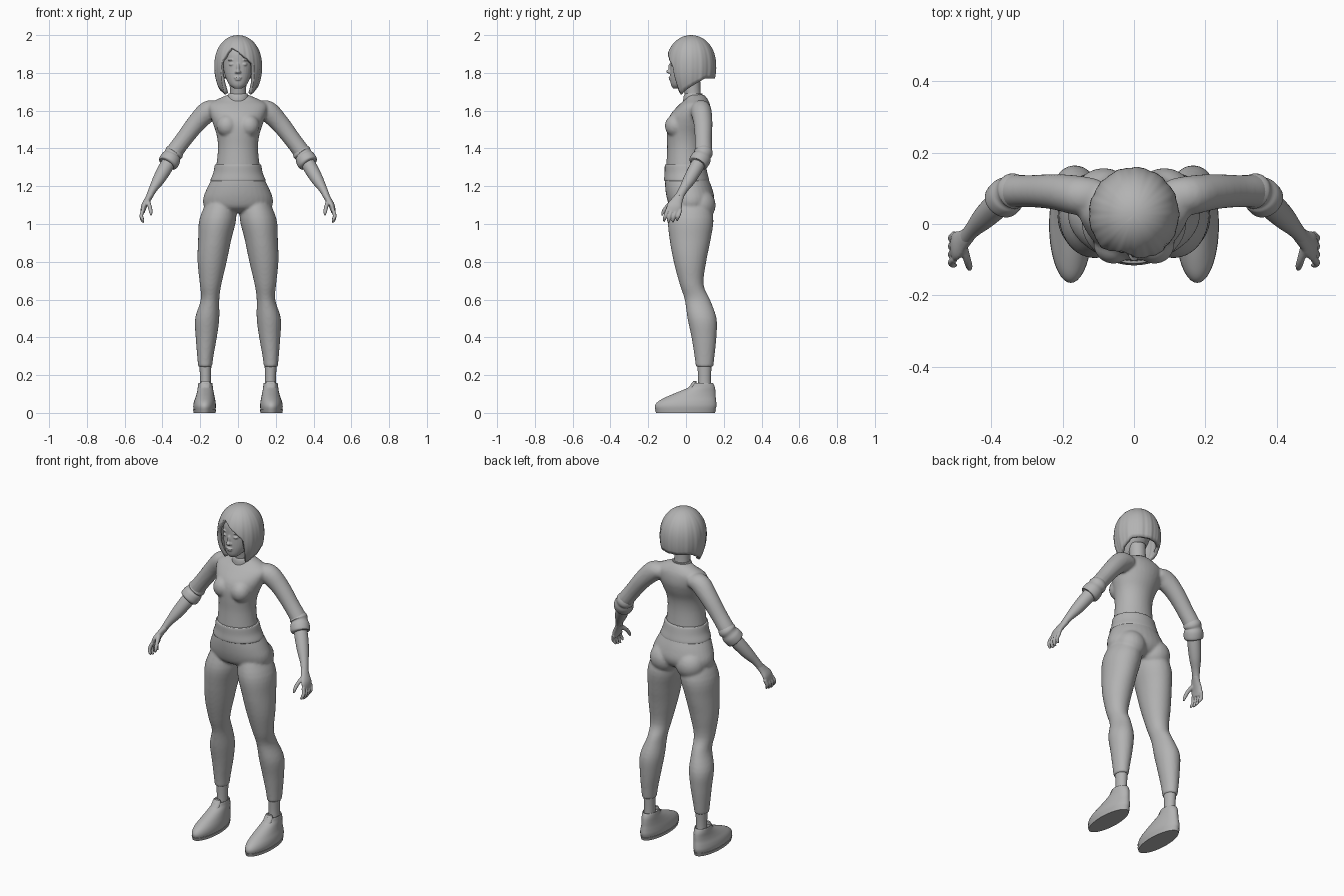
import bpy, bmesh, math
from mathutils import Vector, Matrix

cube = bpy.data.objects.get("Cube")
if cube:
    bpy.data.objects.remove(cube, do_unlink=True)

clay = bpy.data.materials.new("clay grey")
clay.use_nodes = True
clay.diffuse_color = (.45, .45, .45, 1)
clay.node_tree.nodes["Principled BSDF"].inputs["Base Color"].default_value = clay.diffuse_color
SIDES = (1, -1)


def resample(rings, steps):
    """Catmull-Rom interpolation of ring values."""
    result = []
    last = len(rings) - 1
    for i in range(last):
        a, b = rings[max(i - 1, 0)], rings[i]
        c, d = rings[i + 1], rings[min(i + 2, last)]
        for k in range(steps):
            t = k / steps
            result.append([q + t * ((r - p) + t * ((2 * p - 5 * q + 4 * r - s)
                           + t * (3 * (q - r) + s - p))) / 2
                           for p, q, r, s in zip(a, b, c, d)])
    result.append(list(rings[last]))
    return result


def loft(bm, rings, side=1, tilt=False, sides=32, steps=4):
    """Skin elliptical rings (x, y, z, radius across, radius deep)."""
    rings = resample(rings, steps)
    centres = [Vector((side * r[0], r[1], r[2])) for r in rings]
    loops = []
    for i, ring in enumerate(rings):
        along = Vector((0, 0, 1))
        if tilt:
            along = (centres[min(i + 1, len(rings) - 1)] - centres[max(i - 1, 0)]).normalized()
        deep = Vector((0, 1, 0))
        deep = (deep - along * along.dot(deep)).normalized()
        across = deep.cross(along)
        loop = []
        for j in range(sides):
            angle = math.tau * j / sides
            loop.append(bm.verts.new(centres[i] + across * (math.cos(angle) * ring[3])
                                     + deep * (math.sin(angle) * ring[4])))
        loops.append(loop)
    for low, high in zip(loops, loops[1:]):
        for j in range(sides):
            k = (j + 1) % sides
            bm.faces.new((low[j], low[k], high[k], high[j]))
    bm.faces.new(loops[0])
    bm.faces.new(loops[-1])


def blob(bm, place, scale):
    matrix = Matrix.LocRotScale(Vector(place), None, Vector(scale))
    bmesh.ops.create_uvsphere(bm, u_segments=24, v_segments=16, radius=1, matrix=matrix)


def finish(name, bm, voxel=None, fix_normals=True):
    """Make the object; a voxel size fuses its pieces into one soft skin."""
    if fix_normals:
        bmesh.ops.recalc_face_normals(bm, faces=bm.faces)
    mesh = bpy.data.meshes.new(name)
    bm.to_mesh(mesh)
    bm.free()
    mesh.materials.append(clay)
    obj = bpy.data.objects.new(name, mesh)
    bpy.context.collection.objects.link(obj)
    bpy.ops.object.select_all(action='DESELECT')
    obj.select_set(True)
    bpy.context.view_layer.objects.active = obj
    bpy.ops.object.shade_smooth_by_angle(angle=math.radians(50))
    if voxel:
        remesh = obj.modifiers.new("fuse", 'REMESH')
        remesh.mode = 'VOXEL'
        remesh.voxel_size = voxel
        remesh.use_smooth_shade = True
        smooth = obj.modifiers.new("soften", 'SMOOTH')
        smooth.factor = .5
        smooth.iterations = 4
    return obj


def pair(name, rings, **options):
    """A left and a right copy of one loft."""
    for side, word in zip(SIDES, ("left", "right")):
        bm = bmesh.new()
        loft(bm, rings, side, **options)
        finish(word + "_" + name, bm)


# Shirt: torso, bust and sleeves
shirt = bmesh.new()
loft(shirt, [(0, -.005, 1.3, .116, .1), (0, -.005, 1.4, .106, .095),
             (0, -.002, 1.47, .113, .1), (0, .01, 1.53, .132, .11),
             (0, .025, 1.58, .148, .107), (0, .045, 1.63, .155, .083),
             (0, .055, 1.66, .11, .06), (0, .05, 1.685, .052, .045)])
for side in SIDES:
    blob(shirt, (side * .058, -.055, 1.52), (.056, .057, .06))
    loft(shirt, [(.1, .075, 1.61, .04, .05), (.155, .08, 1.598, .056, .055),
                 (.22, .09, 1.535, .05, .05), (.29, .092, 1.445, .045, .045),
                 (.345, .09, 1.37, .045, .046), (.365, .07, 1.33, .04, .04)],
         side, tilt=True)
finish("shirt", shirt, .008)

# Shirt collar
collar = bmesh.new()
loft(collar, [(0, .035, 1.65, .055, .05), (0, .037, 1.675, .056, .05),
              (0, .04, 1.69, .05, .046)], steps=2)
finish("collar", collar)

# Rolled cuffs and bare forearms
pair("cuff", [(.328, .093, 1.393, .044, .044), (.338, .092, 1.378, .05, .05),
              (.347, .088, 1.365, .046, .046), (.356, .08, 1.348, .053, .053),
              (.37, .064, 1.322, .053, .052), (.373, .061, 1.317, .04, .04)], tilt=True)
pair("forearm", [(.35, .085, 1.355, .036, .036), (.385, .052, 1.295, .037, .037),
                 (.42, .018, 1.235, .032, .033), (.45, -.013, 1.185, .022, .024),
                 (.47, -.036, 1.145, .017, .022)], tilt=True)

# Hands: palm, four fingers and a thumb
for side, word in zip(SIDES, ("left", "right")):
    hand = bmesh.new()
    loft(hand, [(.46, -.027, 1.16, .018, .022), (.479, -.045, 1.128, .017, .029),
                (.497, -.06, 1.095, .016, .04), (.505, -.068, 1.062, .011, .038)],
         side, tilt=True)
    for i in range(4):
        y = -.102 + .023 * i
        tip = 1.004 + .007 * abs(i - 1.3)
        loft(hand, [(.503, y + .004, 1.075, .01, .01), (.512, y - .006, 1.045, .01, .01),
                    (.507, y - .012, tip + .015, .009, .009), (.499, y - .014, tip, .005, .005)],
             side, tilt=True, sides=12)
    loft(hand, [(.48, -.06, 1.125, .013, .015), (.468, -.098, 1.095, .011, .011),
                (.462, -.118, 1.068, .01, .01), (.46, -.128, 1.045, .005, .005)],
         side, tilt=True, sides=12)
    finish(word + "_hand", hand, .0035)

# Trousers: hips and legs
trousers = bmesh.new()
loft(trousers, [(0, -.004, 1.315, .12, .104), (0, .002, 1.25, .135, .113),
                (0, .014, 1.19, .164, .124), (0, .025, 1.13, .185, .125),
                (0, .025, 1.085, .17, .105), (0, .025, 1.06, .08, .06)])
for side in SIDES:
    blob(trousers, (side * .085, .075, 1.1), (.085, .082, .085))
    loft(trousers, [(.085, .025, 1.14, .07, .09), (.106, .025, 1.03, .097, .12),
                    (.123, .022, .92, .088, .109), (.137, .021, .8, .077, .086),
                    (.145, .03, .68, .057, .063), (.148, .06, .6, .049, .067),
                    (.163, .085, .5, .064, .077), (.168, .095, .4, .056, .066),
                    (.173, .098, .3, .043, .053), (.174, .098, .243, .037, .046)], side)
finish("trousers", trousers, .008)

# Waistband
waistband = bmesh.new()
loft(waistband, [(0, -.004, 1.316, .118, .102), (0, -.004, 1.31, .123, .108),
                 (0, 0, 1.27, .131, .113), (0, .003, 1.232, .146, .119),
                 (0, .003, 1.226, .138, .112)], sides=48)
finish("waistband", waistband)

# Ankles, shoes and soles
pair("ankle", [(.173, .098, .11, .03, .036), (.172, .098, .18, .029, .034),
               (.173, .098, .26, .032, .038)])
pair("shoe", [(.177, -.003, .008, .056, .155), (.177, -.002, .035, .06, .163),
              (.176, .006, .06, .057, .154), (.174, .027, .085, .05, .13),
              (.173, .056, .11, .044, .1), (.173, .083, .135, .04, .07),
              (.173, .087, .158, .037, .056), (.173, .09, .15, .03, .045)], sides=40)
pair("sole", [(.177, -.003, 0, .058, .156), (.177, -.003, .018, .061, .162)],
     sides=40, steps=1)
pair("shoe_tongue", [(.173, .02, .12, .025, .02), (.173, .04, .15, .026, .014),
                     (.173, .048, .17, .022, .008)], sides=16)

# Neck
neck = bmesh.new()
loft(neck, [(0, .045, 1.63, .05, .046), (0, .035, 1.69, .043, .043),
            (0, .025, 1.78, .046, .05)])
finish("neck", neck)

# Head with nose, lips, eyes and brows
head = bmesh.new()
loft(head, [(0, -.048, 1.717, .02, .02), (0, -.034, 1.735, .044, .045),
            (0, -.02, 1.765, .061, .064), (0, -.005, 1.8, .073, .08),
            (0, .01, 1.85, .081, .093), (0, .015, 1.91, .08, .093),
            (0, .02, 1.96, .055, .065), (0, .02, 1.975, .02, .02)])
blob(head, (0, -.082, 1.828), (.009, .012, .026))
blob(head, (0, -.091, 1.807), (.013, .014, .01))
blob(head, (0, -.083, 1.775), (.021, .01, .005))
blob(head, (0, -.08, 1.765), (.017, .012, .006))
for side in SIDES:
    blob(head, (side * .033, -.07, 1.845), (.016, .012, .008))
    blob(head, (side * .034, -.068, 1.868), (.021, .013, .005))
    blob(head, (side * .01, -.086, 1.803), (.007, .009, .006))
finish("head", head, .0035)


# Bob hair: a shell with an open face and a side-swept fringe
def hair_edge(angle):
    a = abs(angle)
    bob = 1.685 + .085 * min(1, max(0, (a - 55) / 70))
    parting = -20
    drop = (angle - parting) / 65 if angle > parting else (parting - angle) / 28
    fringe = 1.935 - .1 * min(1, drop) ** 1.3
    blend = min(1, max(0, (a - 42) / 9))
    return fringe + (bob - fringe) * blend


hair = bmesh.new()
COLUMNS, ROWS = 144, 20
grid = []
for row in range(ROWS + 1):
    t = row / ROWS
    line = []
    for col in range(COLUMNS):
        degrees = 360 * col / COLUMNS - 180
        phi = math.radians(degrees)
        z = 2 - (2 - hair_edge(degrees)) * t ** 1.7
        if z > 1.83:
            size = max(0, 1 - ((z - 1.83) / .17) ** 2.3) ** .5
        else:
            size = 1 - .3 * ((1.83 - z) / .14) ** 2
        size *= 1 + t * (.012 * math.sin(13 * phi) + .006 * math.sin(29 * phi))
        line.append(hair.verts.new((.126 * size * math.sin(phi),
                                    .027 - .132 * size * math.cos(phi), z)))
    grid.append(line)
for upper, lower in zip(grid, grid[1:]):
    for c in range(COLUMNS):
        d = (c + 1) % COLUMNS
        hair.faces.new((upper[c], lower[c], lower[d], upper[d]))
bmesh.ops.remove_doubles(hair, verts=grid[0], dist=.001)
hair_shell = finish("hair", hair, fix_normals=False)
thickness = hair_shell.modifiers.new("thickness", 'SOLIDIFY')
thickness.thickness = .02
thickness.offset = -1
